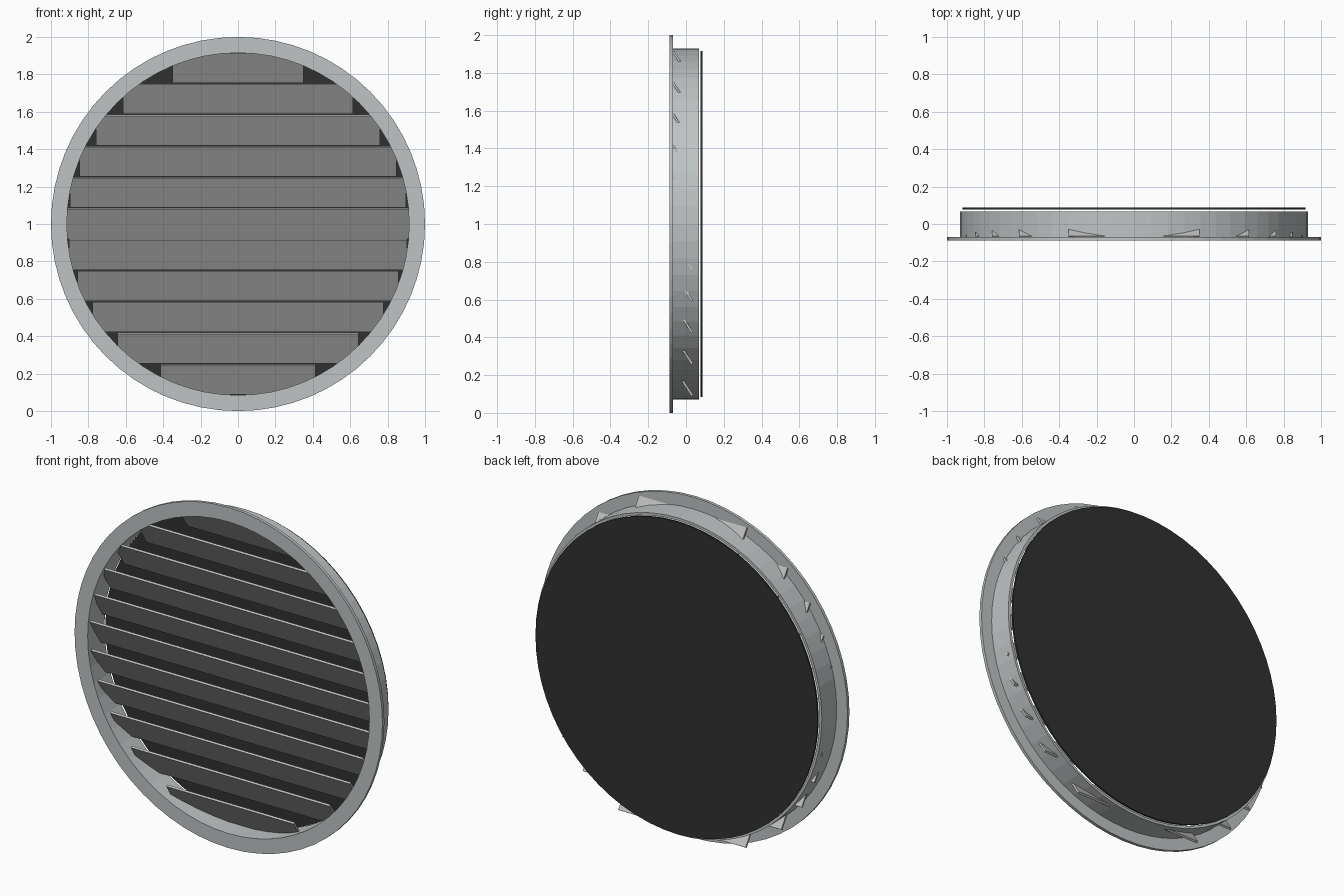
import bpy, bmesh, math
from mathutils import Matrix

if "Cube" in bpy.data.objects:
    bpy.data.objects.remove(bpy.data.objects["Cube"])

SEG = 64
CZ = 1.0  # height of the vent axis


def material(name, rgb):
    m = bpy.data.materials.new(name)
    m.diffuse_color = (*rgb, 1)
    m.use_nodes = True
    m.node_tree.nodes["Principled BSDF"].inputs["Base Color"].default_value = m.diffuse_color
    return m


metal = material("light grey metal", (0.52, 0.55, 0.55))
slat_metal = material("slat grey", (0.53, 0.54, 0.53))
screen_dark = material("dark screen", (0.03, 0.03, 0.03))


def finish(name, bm, mat):
    bmesh.ops.recalc_face_normals(bm, faces=bm.faces)
    mesh = bpy.data.meshes.new(name)
    bm.to_mesh(mesh)
    bm.free()
    mesh.materials.append(mat)
    ob = bpy.data.objects.new(name, mesh)
    bpy.context.collection.objects.link(ob)
    return ob


def ring(name, r_in, r_out, y0, y1, mat):
    """Rectangular section revolved about the y axis."""
    bm = bmesh.new()
    loops = []
    for i in range(SEG):
        a = 2 * math.pi * i / SEG
        loops.append([bm.verts.new((r * math.cos(a), y, CZ + r * math.sin(a)))
                      for r, y in ((r_in, y0), (r_out, y0), (r_out, y1), (r_in, y1))])
    for i in range(SEG):
        p, q = loops[i], loops[(i + 1) % SEG]
        for k in range(4):
            n = (k + 1) % 4
            bm.faces.new((p[k], p[n], q[n], q[k]))
    return finish(name, bm, mat)


# Front flange and the collar that goes into the wall
ring("front_flange", 0.915, 1.0, -0.088, -0.07, metal)
ring("collar", 0.915, 0.93, -0.072, 0.068, metal)

# Screen disc standing just behind the collar
bm = bmesh.new()
bmesh.ops.create_cone(bm, cap_ends=True, segments=SEG, radius1=0.916, radius2=0.916, depth=0.01,
                      matrix=Matrix.Translation((0, 0.083, CZ)) @ Matrix.Rotation(math.pi / 2, 4, 'X'))
finish("back_screen", bm, screen_dark)

# Eleven tilted slats, each cut to the width of the opening at its height
PITCH, WIDTH, THICK = 0.1665, 0.188, 0.012
TILT = math.radians(57)
for i in range(-5, 6):
    half = math.sqrt(0.9165 ** 2 - (0.0147 + i * PITCH) ** 2)
    bm = bmesh.new()
    bmesh.ops.create_cube(bm, size=1, matrix=(
        Matrix.Translation((0, -0.018, CZ + 0.003 + i * PITCH)) @ Matrix.Rotation(-TILT, 4, 'X')
        @ Matrix.Diagonal((2 * half, WIDTH, THICK, 1))))
    finish(f"slat_{i + 6:02d}", bm, slat_metal)
